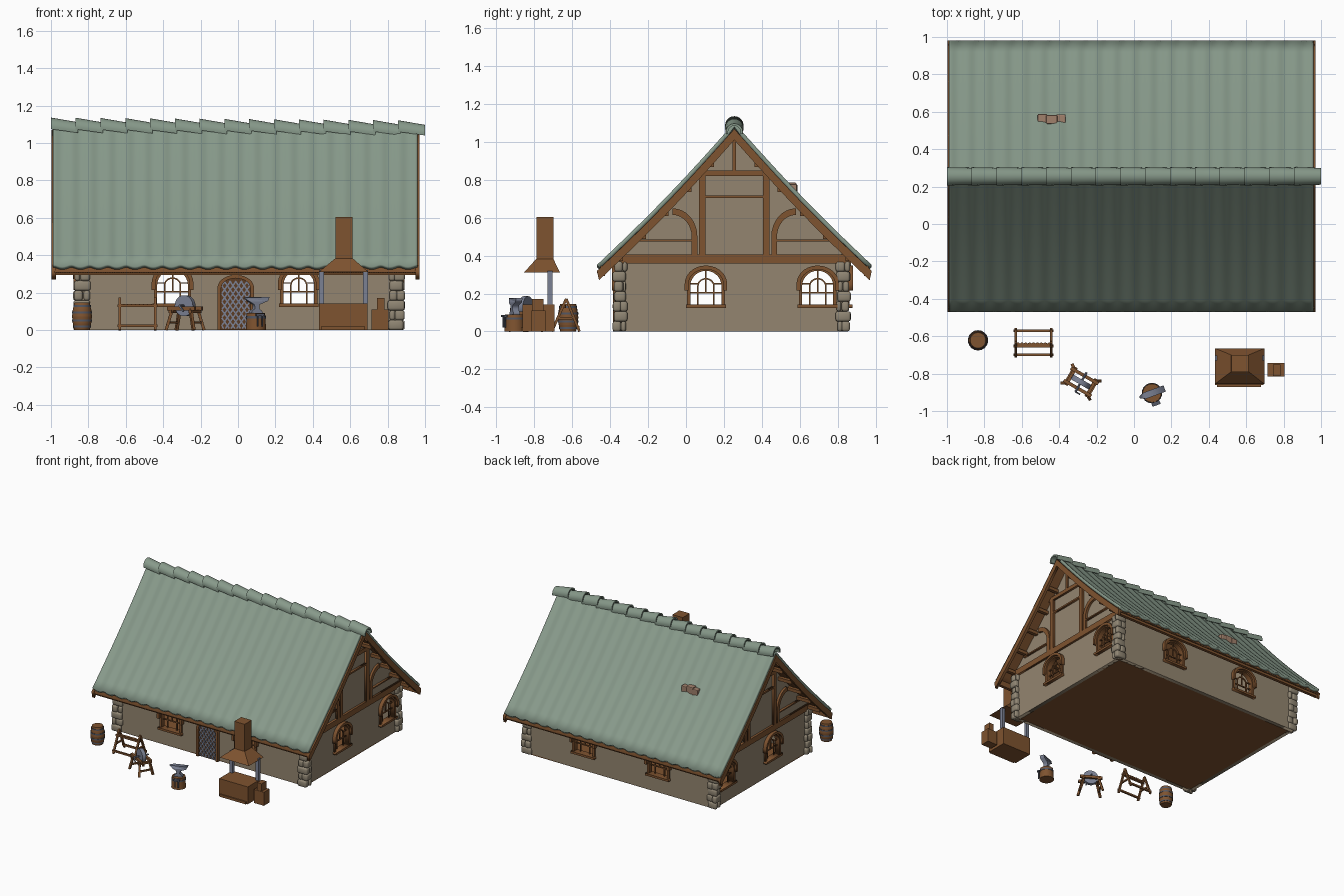
import bpy, bmesh, math, random
from mathutils import Matrix, Vector as V

if "Cube" in bpy.data.objects:
    bpy.data.objects.remove(bpy.data.objects["Cube"])

random.seed(4)
X, Y, Z = V((1, 0, 0)), V((0, 1, 0)), V((0, 0, 1))


def mat(name, r, g, b):
    m = bpy.data.materials.new(name)
    m.diffuse_color = [(c / 255) ** 2.2 for c in (r, g, b)] + [1]
    m.use_nodes = True
    m.node_tree.nodes["Principled BSDF"].inputs["Base Color"].default_value = m.diffuse_color
    return m


WOOD, DARK = mat("timber brown", 126, 84, 51), mat("dark timber", 92, 62, 40)
WALL, ROOF = mat("plaster", 146, 132, 111), mat("green roof", 134, 152, 137)
STONE, METAL = mat("quoin stone", 143, 133, 115), mat("blue steel", 122, 128, 146)
IRON, RUBBLE = mat("dark iron", 84, 88, 100), mat("rubble", 160, 128, 108)


def finish(name, bm, material, angle=None, M=None):
    bmesh.ops.remove_doubles(bm, verts=bm.verts, dist=1e-5)
    bmesh.ops.recalc_face_normals(bm, faces=bm.faces)
    me = bpy.data.meshes.new(name)
    bm.to_mesh(me)
    bm.free()
    if M:
        me.transform(M)
    me.materials.append(material)
    if angle:
        me.polygons.foreach_set("use_smooth", [True] * len(me.polygons))
        me.set_sharp_from_angle(angle=math.radians(angle))
    ob = bpy.data.objects.new(name, me)
    bpy.context.collection.objects.link(ob)
    return ob


def box(bm, lo, hi, bevel=0):
    lo, hi = V(lo), V(hi)
    M = Matrix.Translation((lo + hi) / 2) @ Matrix.Diagonal((*(hi - lo), 1))
    vs = bmesh.ops.create_cube(bm, size=1, matrix=M)["verts"]
    if bevel:
        es = list({e for v in vs for e in v.link_edges})
        bmesh.ops.bevel(bm, geom=es, offset=bevel, segments=2, profile=.5, affect='EDGES')


def along(p, q):
    p, q = V(p), V(q)
    return Matrix.Translation((p + q) / 2) @ (q - p).to_track_quat('Z', 'Y').to_matrix().to_4x4(), (q - p).length


def beam(bm, p, q, w, h):
    M, l = along(p, q)
    bmesh.ops.create_cube(bm, size=1, matrix=M @ Matrix.Diagonal((w, h, l, 1)))


def rod(bm, p, q, r1, r2=None, n=16):
    M, l = along(p, q)
    bmesh.ops.create_cone(bm, cap_ends=True, segments=n, radius1=r1, radius2=r1 if r2 is None else r2, depth=l, matrix=M)


def frame(origin, u, n):
    return Matrix((u, Z, n)).transposed().to_4x4() if origin is None else \
        Matrix.Translation(origin) @ Matrix((u, Z, n)).transposed().to_4x4()


def plate(bm, loops, M, n0, n1):
    """Flat outline with holes, given thickness n0..n1 along the frame's normal."""
    cu = bpy.data.curves.new("tmp", 'CURVE')
    cu.dimensions, cu.fill_mode, cu.extrude = '2D', 'BOTH', (n1 - n0) / 2
    for lp in loops:
        s = cu.splines.new('POLY')
        s.points.add(len(lp) - 1)
        for p, (a, b) in zip(s.points, lp):
            p.co = (a, b, 0, 1)
        s.use_cyclic_u = True
    ob = bpy.data.objects.new("tmp", cu)
    bpy.context.collection.objects.link(ob)
    me = bpy.data.meshes.new_from_object(ob.evaluated_get(bpy.context.evaluated_depsgraph_get()))
    me.transform(M @ Matrix.Translation((0, 0, (n0 + n1) / 2)))
    bm.from_mesh(me)
    bpy.data.objects.remove(ob)
    bpy.data.curves.remove(cu)
    bpy.data.meshes.remove(me)


def arch(c, hw, z0, spring, rise, n=14):
    arc = [(c + hw * math.cos(math.pi * i / n), spring + rise * math.sin(math.pi * i / n)) for i in range(n + 1)]
    return [(c + hw, z0)] + arc + [(c - hw, z0)]


def rect(a, b, c, d):
    return [(a, b), (c, b), (c, d), (a, d)]


# Roof section: height over distance from the ridge line
YC, HALF = .255, .725
XL, XR = -.85, .86


def f(d):
    return 1.095 - 1.0345 * d - .02 * math.sin(math.pi * d / HALF)


def sheet(name, drop, amp, thick, material, x0, x1):
    bm, rows, nx = bmesh.new(), [], 160
    for j in range(-12, 13):
        d = HALF * j / 12
        rows.append([bm.verts.new((x0 + (x1 - x0) * i / nx, YC + d,
                     f(abs(d)) - drop + amp * math.cos(math.tau * 20 * i / nx))) for i in range(nx + 1)])
    for a, b in zip(rows, rows[1:]):
        for i in range(nx):
            bm.faces.new((a[i], a[i + 1], b[i + 1], b[i]))
    ob = finish(name, bm, material, 35)
    if ob.data.polygons[0].normal.z < 0:
        ob.data.flip_normals()
    m = ob.modifiers.new("thickness", 'SOLIDIFY')
    m.thickness, m.offset = thick, -1


sheet("roof_tiles", 0, .006, .022, ROOF, -.988, .958)
sheet("roof_soffit", .034, 0, .01, WOOD, -.98, .95)

# Ridge tiles, each tipped over the one before it
bm = bmesh.new()
for i in range(15):
    x0, rings = -1 + i * .1325, []
    for x, zc, r in ((x0, 1.087, .049), (x0 + .145, 1.066, .045)):
        rings.append([bm.verts.new((x, YC + rr * math.sin(a), zc - i * .001 + rr * math.cos(a)))
                      for rr, s in ((r, 1), (r - .012, -1))
                      for a in (s * math.radians(-105 + 17.5 * k) for k in range(13))])
    a, b = rings
    for k in range(26):
        bm.faces.new((a[k], a[(k + 1) % 26], b[(k + 1) % 26], b[k]))
    for r in rings:
        for k in range(12):
            bm.faces.new((r[k], r[k + 1], r[24 - k], r[25 - k]))
finish("ridge_tiles", bm, ROOF, 40)

# Bargeboards, purlins and eave boards
bm = bmesh.new()
ds = [HALF * j / 10 for j in range(-10, 11)]
chevron = [(YC + d, f(abs(d)) - .026) for d in ds] + [(YC + d * .985, f(abs(d * .985)) - .085) for d in reversed(ds)]
for x in (-.985, .96):
    plate(bm, [chevron], frame((x, 0, 0), Y, X), -.011, .011)
finish("bargeboards", bm, WOOD)
bm = bmesh.new()
for s in (-1, 1):
    for k in range(1, 6):
        d = .12 * k
        beam(bm, (-.975, YC + s * d, f(d) - .08), (.95, YC + s * d, f(d) - .08), .026, .026)
    y = YC + s * .695
    box(bm, (-.992, y - .012, .293), (.965, y + .012, .345))
finish("purlins_and_eave_boards", bm, WOOD)

# Walls with arched window openings; each side is (frame, window positions, outline)
YF, YB = -.36, .85
long_wall = rect(XL, 0, XR, .41)
gable = [(YF, 0), (YB, 0), (YB, f(YB - YC) - .04)] + [(YC + d, f(abs(d)) - .04) for d in (.4, .2, 0, -.2, -.4)] \
    + [(YF, f(YC - YF) - .04)]
sides = {"front": (frame((0, YF, 0), X, -Y), (-.35, .325), long_wall),
         "back": (frame((0, YB, 0), X, Y), (-.35, .325), long_wall),
         "right": (frame((XR, 0, 0), Y, X), (.105, .695), gable),
         "left": (frame((XL, 0, 0), Y, -X), (.105, .695), gable)}
for side, (M, cs, outline) in sides.items():
    bm = bmesh.new()
    plate(bm, [outline] + [arch(c, .083, .14, .24, .08) for c in cs], M, -.03, 0)
    finish(side + "_wall", bm, WALL)
    bm = bmesh.new()
    for c in cs:
        # frame, hood, sill and glazing bars
        plate(bm, [arch(c, .1, .13, .24, .097) + arch(c, .082, .13, .24, .08)[::-1]], M, -.03, .012)
        plate(bm, [arch(c, .112, .215, .25, .098) + arch(c, .092, .215, .25, .078)[::-1]], M, 0, .03)
        plate(bm, [rect(c - .106, .124, c + .106, .141)], M, -.03, .028)
        plate(bm, [arch(c, .046, .14, .24, .042) + arch(c, .038, .14, .24, .034)[::-1]], M, -.018, -.008)
        for r in (rect(c - .083, .2, c + .083, .208), rect(c - .083, .248, c - .04, .255), rect(c + .04, .248, c + .083, .255),
                  rect(c - .004, .2, c + .004, .32)):
            plate(bm, [r], M, -.018, -.008)
    finish(side + "_windows", bm, WOOD)
    if outline is gable:
        # gable timber framing
        bm = bmesh.new()
        bars = [rect(YF - .02, .358, YB + .02, .405), rect(.04, .82, .47, .85), rect(.1, .705, .41, .718),
                rect(YC - .009, .85, YC + .009, 1.04)]
        for s in (-1, 1):
            bars += [sorted_r for sorted_r in (rect(YC + s * .152, .405, YC + s * .186, .82),
                                               rect(YC + s * .2, .475, YC + s * .5, .485))]
            arc = [(.325 - r * math.cos(t), .5 + r * 1.15 * math.sin(t)) for r, ts in ((.13, range(9)), (.1, range(8, -1, -1)))
                   for t in (math.pi / 2 * k / 8 for k in ts)]
            bars.append([(YC + s * u, z) for u, z in [(.195, .405)] + arc + [(.225, .405)]])
        for b in bars:
            plate(bm, [b], M, -.005, .018)
        finish(side + "_gable_timbers", bm, WOOD)
bm = bmesh.new()
box(bm, (XL, YF, 0), (XR, YB, .008))
finish("floor", bm, WOOD)

# Door with diagonal steel lattice
M, c = sides["front"][0], -.012
bm = bmesh.new()
plate(bm, [arch(c, .098, 0, .225, .07) + arch(c, .078, 0, .225, .052)[::-1]], M, 0, .025)
finish("door_frame", bm, WOOD)
bm = bmesh.new()
plate(bm, [arch(c, .079, 0, .225, .053)], M, 0, .01)
finish("door_leaf", bm, DARK)
bm = bmesh.new()
for s in (-1, 1):
    for k in range(-9, 10):
        pts = [(s * (.7 * (z - .13)) + k * .03, z) for z in (.008 + .0025 * i for i in range(103))]
        pts = [p for p in pts if abs(p[0]) < .075 and p[1] < .225 + .05 * (1 - (p[0] / .08) ** 2) ** .5]
        if len(pts) > 4:
            beam(bm, *[(c + u, YF - .012, z) for u, z in (pts[0], pts[-1])], .008, .008)
finish("door_lattice", bm, METAL)

# Stone quoins at the four corners
bm = bmesh.new()
for x0, x1 in ((-.877, -.792), (.805, .887)):
    for y0, y1 in ((-.382, -.312), (.795, .865)):
        for i in range(7):
            z, j = i * .0525, lambda: random.uniform(-.006, .006)
            m = random.uniform(.35, .65)
            xm, ym = x0 + (x1 - x0) * m, y0 + (y1 - y0) * m
            halves = (((x0, y0), (xm, y1)), ((xm, y0), (x1, y1))) if i % 2 else (((x0, y0), (x1, ym)), ((x0, ym), (x1, y1)))
            for a, b in halves:
                box(bm, (a[0] + j(), a[1] + j(), z), (b[0] + j(), b[1] + j(), z + .054), .012)
finish("corner_stones", bm, STONE, 50)

# Rubble stub poking through the back slope
bm = bmesh.new()
for x, w, y in ((-.49, .05, .57), (-.44, .06, .565), (-.39, .05, .568)):
    box(bm, (x - w / 2, y - .03, .68), (x + w / 2, y + .018, .785 - abs(x + .44) * .15), .006)
finish("roof_rubble", bm, RUBBLE)

# Forge: hearth, hood, chimney, posts, side block
bm = bmesh.new()
box(bm, (.433, -.862, 0), (.692, -.695, .142))
box(bm, (.445, -.872, .0), (.68, -.862, .02))
M = Matrix.Translation((.5645, -.76, .347))
hood = bmesh.ops.create_cube(bm, size=1, matrix=M @ Matrix.Diagonal((.264, .19, .072, 1)))["verts"]
for v in hood:
    if v.co.z > .35:
        v.co.x, v.co.y = .5665 + math.copysign(.047, v.co.x - .5645), -.745 + math.copysign(.045, v.co.y + .76)
box(bm, (.52, -.79, .375), (.613, -.7, .605))
box(bm, (.715, -.815, 0), (.805, -.742, .11))
box(bm, (.742, -.812, .11), (.782, -.752, .172))
finish("forge", bm, WOOD)
bm = bmesh.new()
for x in (.447, .682):
    box(bm, (x - .013, -.73, .142), (x + .013, -.704, .32))
finish("forge_posts", bm, METAL)

# Barrel and hoops
M = Matrix.Translation((-.834, -.622, 0))
prof = [(.042, 0), (.05, .035), (.054, .073), (.05, .11), (.042, .146)]
bm = bmesh.new()
for (r0, z0), (r1, z1) in zip(prof, prof[1:]):
    rod(bm, (0, 0, z0), (0, 0, z1), r0, r1, 18)
finish("barrel", bm, WOOD, 30, M)
bm = bmesh.new()
for r, z in ((.0475, .018), (.0545, .052), (.0545, .094), (.0475, .128)):
    rod(bm, (0, 0, z - .005), (0, 0, z + .005), r, n=18)
finish("barrel_hoops", bm, IRON, 40, M)

# Tool rack: two A-frames, low rails and a notched bar
bm = bmesh.new()
for x in (-.632, -.442):
    for y in (-.562, -.708):
        beam(bm, (x, y, 0), (x, -.632, .172), .014, .014)
    beam(bm, (x, -.6, .07), (x, -.67, .07), .012, .012)
for y, z in ((-.57, .022), (-.7, .022), (-.652, .13)):
    beam(bm, (-.645, y, z), (-.43, y, z), .014, .014)
for k in range(9):
    rod(bm, (-.62 + k * .0208, -.645, .123), (-.62 + k * .0208, -.645, .14), .012, n=8)
finish("tool_rack", bm, WOOD)

# Grindstone on a trestle
M = Matrix.Translation((-.283, -.845, 0)) @ Matrix.Rotation(math.radians(-30), 4, 'Z')
bm = bmesh.new()
for s in (-1, 1):
    beam(bm, (-.085, s * .038, .115), (.085, s * .038, .115), .018, .02)
    beam(bm, (s * .062, -.055, .098), (s * .062, .055, .098), .018, .016)
    beam(bm, (s * .072, -.05, .04), (s * .072, .05, .04), .012, .012)
    for t in (-1, 1):
        beam(bm, (s * .055, t * .038, .115), (s * .085, t * .056, 0), .016, .016)
finish("grindstone_trestle", bm, WOOD, None, M)
bm = bmesh.new()
rod(bm, (0, -.014, .13), (0, .014, .13), .056, n=28)
rod(bm, (0, -.06, .13), (0, .06, .13), .006, n=8)
beam(bm, (0, -.06, .13), (.025, -.06, .1), .008, .008)
finish("grindstone_wheel", bm, METAL, 40, M)

# Anvil on a stump with hanging tools
M = Matrix.Translation((.096, -.904, 0)) @ Matrix.Rotation(math.radians(20), 4, 'Z')
bm = bmesh.new()
rod(bm, (0, 0, 0), (0, 0, .09), .055, .05, 18)
finish("anvil_stump", bm, WOOD, 40, M)
bm = bmesh.new()
rod(bm, (0, 0, .062), (0, 0, .074), .0545, n=18)
for x in (-.012, .014):
    rod(bm, (x, -.06, .02), (x, -.06, .085), .005, n=8)
box(bm, (-.022, -.07, .075), (.024, -.05, .088))
finish("stump_band_and_tools", bm, IRON, 40, M)
bm = bmesh.new()
plate(bm, [[(-.036, .088), (.036, .088), (.028, .102), (.013, .115), (.015, .136), (.062, .155), (.072, .177), (-.04, .177),
            (-.07, .172), (-.042, .152), (-.014, .136), (-.012, .115), (-.028, .102)]], frame((0, 0, 0), X, -Y), -.018, .018)
for v in bm.verts:
    if v.co.x < -.06:
        v.co.y *= .3
finish("anvil", bm, METAL, None, M)
